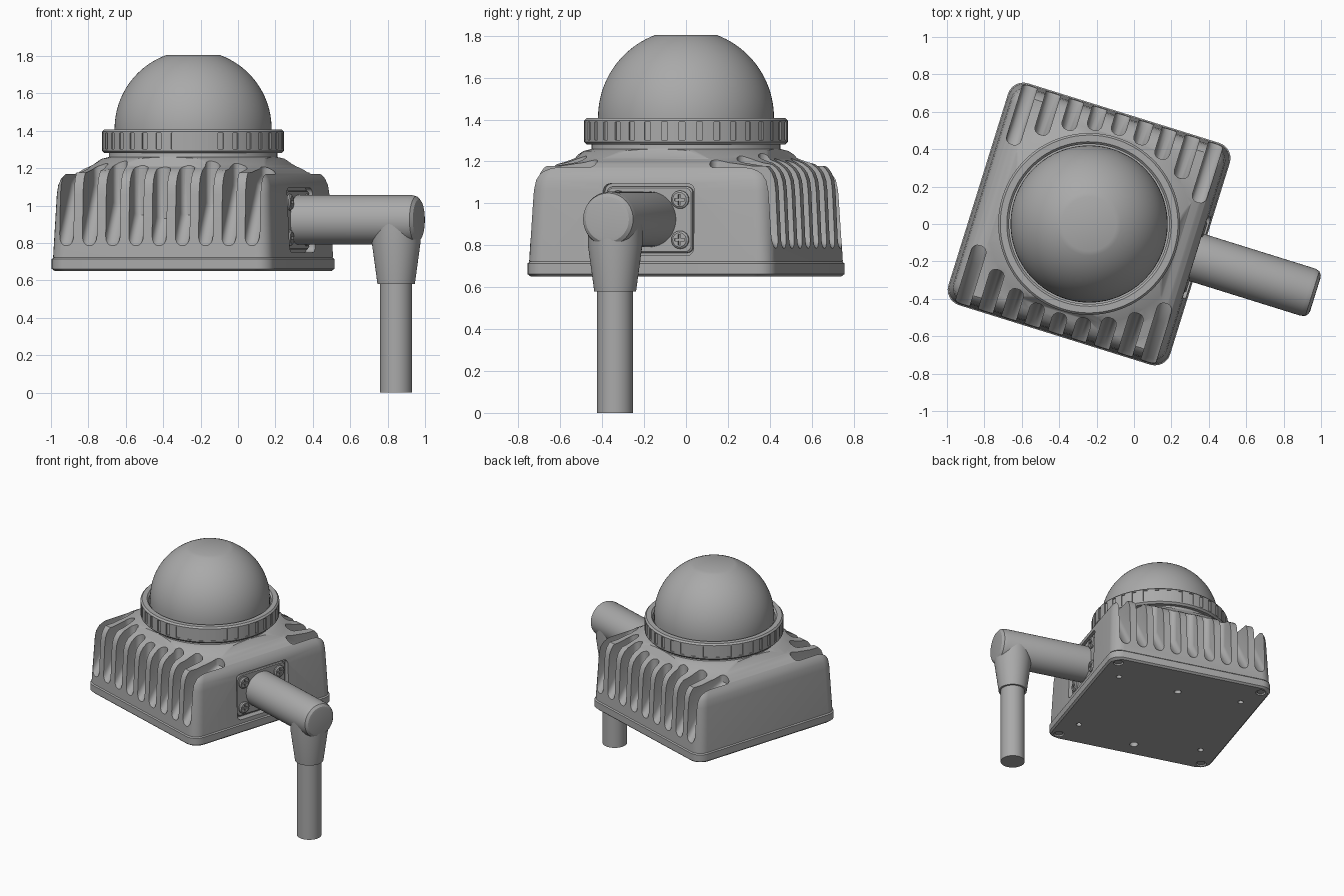
import bpy, bmesh, math
from mathutils import Matrix, Vector

cube = bpy.data.objects.get("Cube")
if cube:
    bpy.data.objects.remove(cube, do_unlink=True)

gray = bpy.data.materials.new("plain gray")
gray.use_nodes = True
COLOR = (0.4, 0.4, 0.4, 1)
gray.diffuse_color = COLOR
gray.node_tree.nodes["Principled BSDF"].inputs["Base Color"].default_value = COLOR

# The housing frame is turned about z relative to the world
FRAME = Matrix.Translation((-0.24, 0, 0)) @ Matrix.Rotation(math.radians(-17.3), 4, 'Z')
SIDE = Matrix.Rotation(math.radians(90), 4, 'Y')   # lays a z-axis part along x


def finish(name, bm, matrix=None):
    bmesh.ops.recalc_face_normals(bm, faces=bm.faces)
    mesh = bpy.data.meshes.new(name)
    bm.to_mesh(mesh)
    bm.free()
    if matrix:
        mesh.transform(matrix)
    mesh.materials.append(gray)
    obj = bpy.data.objects.new(name, mesh)
    bpy.context.scene.collection.objects.link(obj)
    obj.matrix_world = FRAME
    return obj


def loft(bm, rings, closed=False):
    rows = [[bm.verts.new(p) for p in ring] for ring in rings]
    n = len(rows[0])
    pairs = list(zip(rows, rows[1:]))
    if closed:
        pairs.append((rows[-1], rows[0]))
    for a, b in pairs:
        for i in range(n):
            j = (i + 1) % n
            bm.faces.new((a[i], a[j], b[j], b[i]))
    if not closed:
        bm.faces.new(rows[0])
        bm.faces.new(rows[-1])


def circle(r, z, cx=0, cy=0, n=64):
    return [(cx + r * math.cos(math.tau * i / n), cy + r * math.sin(math.tau * i / n), z)
            for i in range(n)]


def rounded_rect(hx, hy, r, z, steps=6):
    pts = []
    for k, (sx, sy) in enumerate(((1, 1), (-1, 1), (-1, -1), (1, -1))):
        for i in range(steps + 1):
            a = math.pi / 2 * (k + i / steps)
            pts.append((sx * (hx - r) + r * math.cos(a), sy * (hy - r) + r * math.sin(a), z))
    return pts


def lathe(name, profile, n=64, closed=False, matrix=None, center=(0, 0)):
    bm = bmesh.new()
    loft(bm, [circle(r, z, *center, n) for r, z in profile], closed)
    return finish(name, bm, matrix)


def box(bm, size, matrix):
    bmesh.ops.create_cube(bm, size=1, matrix=matrix @ Matrix.Diagonal((*size, 1)))


def boolean(obj, cutter, operation='DIFFERENCE'):
    mod = obj.modifiers.new("cut", 'BOOLEAN')
    mod.operation, mod.solver, mod.object = operation, 'EXACT', cutter
    bpy.context.view_layer.update()
    mesh = bpy.data.meshes.new_from_object(obj.evaluated_get(bpy.context.evaluated_depsgraph_get()))
    obj.modifiers.clear()
    obj.data = mesh
    bpy.data.objects.remove(cutter, do_unlink=True)


# Housing: drafted block under a shallow conical top
bm = bmesh.new()
loft(bm, [rounded_rect(h, h, 0.08, z) for h, z in (
    (0.614, 0.722), (0.598, 1.06), (0.592, 1.11), (0.579, 1.145),
    (0.56, 1.17), (0.53, 1.192), (0.49, 1.21), (0.42, 1.3))])
housing = finish("housing", bm)
boolean(housing, lathe("top_shape", (
    (1, 0.6), (1, 1.175), (0.68, 1.178), (0.6, 1.195), (0.54, 1.22),
    (0.49, 1.25), (0.44, 1.262))), 'INTERSECT')


# Cooling slots: side profile extruded across x, with rounded floor
def slot(bm, x, side, width=0.08):
    inner = 0.5 - 0.8 * x * x
    floor = [(inner, 1.4)]
    if inner < 0.38:
        floor += [(inner, 1.145), (0.38, 1.1)]
    else:
        floor += [(inner, 1.1 - (inner - 0.38) * 1.42)]
    floor += [(0.585, 0.81), (0.66, 0.74)]
    outline = floor + [(0.75, 0.74), (0.75, 1.4)]
    ends = [[bm.verts.new((x + s * width / 2, side * y, z)) for y, z in outline]
            for s in (-1, 1)]
    a, b = ends
    n = len(a)
    faces = [bm.faces.new(a), bm.faces.new(b)]
    for i in range(n):
        j = (i + 1) % n
        faces.append(bm.faces.new((a[i], a[j], b[j], b[i])))
    bmesh.ops.recalc_face_normals(bm, faces=faces)
    edges = [bm.edges.get((row[i], row[i + 1])) for row in ends for i in range(len(floor) - 1)]
    bmesh.ops.bevel(bm, geom=edges, offset=0.034, segments=4, profile=0.5, affect='EDGES')


bm = bmesh.new()
for side in (-1, 1):
    for i in range(-4, 5):
        slot(bm, i * 0.13, side)
boolean(housing, finish("slot_cutters", bm))

# Cable port: pocket in the housing side with an inset plate
PORT = Matrix.Translation((0, 0, 0.922)) @ SIDE
bm = bmesh.new()
loft(bm, [rounded_rect(0.172, 0.228, 0.035, z) for z in (0.565, 0.7)])
boolean(housing, finish("port_pocket", bm, PORT))
bm = bmesh.new()
loft(bm, [rounded_rect(0.158 - d, 0.214 - d, 0.03, z)
          for d, z in ((0, 0.55), (0, 0.58), (0.006, 0.586))])
finish("port_plate", bm, PORT)

# Port screws with cross recesses
for sy in (-1, 1):
    for sz in (-1, 1):
        place = PORT @ Matrix.Translation((sz * 0.096, sy * 0.155, 0))
        screw = lathe("port_screw", ((0.043, 0.57), (0.043, 0.596), (0.034, 0.603)), 24, matrix=place)
        for turn in (0, 1):
            bm = bmesh.new()
            box(bm, (0.05, 0.012, 0.03),
                place @ Matrix.Translation((0, 0, 0.608)) @ Matrix.Rotation(turn * math.pi / 2, 4, 'Z'))
            boolean(screw, finish("cross_cutter", bm))

# Base plate with mounting holes and corner screws
bm = bmesh.new()
loft(bm, [rounded_rect(h, h, 0.085, z)
          for h, z in ((0.608, 0.65), (0.621, 0.662), (0.621, 0.714), (0.612, 0.722))])
base = finish("base_plate", bm)
corners = [(sx, sy) for sx in (-1, 1) for sy in (-1, 1)]
holes = [(sx * 0.47, sy * 0.37, 0.02) for sx, sy in corners]
holes += [(0, 0.33, 0.025), (0, -0.48, 0.03)]
holes += [(sx * 0.55, sy * 0.55, 0.036) for sx, sy in corners]
bm = bmesh.new()
for x, y, r in holes:
    loft(bm, [circle(r, z, x, y, 20) for z in (0.6, 0.69)])
boolean(base, finish("hole_cutters", bm))
for sx, sy in corners:
    lathe("base_screw", ((0.028, 0.656), (0.028, 0.7)), 20, center=(sx * 0.55, sy * 0.55))

# Neck and notched retaining ring
lathe("neck", ((0.46, 1.24), (0.45, 1.262), (0.45, 1.3)))
ring = lathe("retaining_ring", (
    (0.43, 1.28), (0.473, 1.28), (0.486, 1.293), (0.486, 1.395),
    (0.475, 1.407), (0.44, 1.407), (0.428, 1.395)), 96, closed=True)
bm = bmesh.new()
NOTCHES = 36
for i in range(NOTCHES):
    box(bm, (0.03, 0.03, 0.085), Matrix.Rotation(math.tau * (i + 0.5) / NOTCHES, 4, 'Z')
        @ Matrix.Translation((0.493, 0, 1.345)))
boolean(ring, finish("notch_cutters", bm))

# Dome with a flattened crown
R, CROWN = 0.42, math.radians(69.8)
dome = [(R, 1.29)] + [(R * math.cos(CROWN * i / 20), 1.41 + R * math.sin(CROWN * i / 20))
                      for i in range(21)]
lathe("dome", dome, 96)

# Connector elbow and hanging cable
lathe("connector_arm", ((0.132, 0.56), (0.132, 1.225), (0.125, 1.25), (0.108, 1.264), (0.09, 1.267)),
      48, matrix=Matrix.Translation((0, 0, 0.924)) @ SIDE)
ELBOW = (1.137, 0)
lathe("connector_sleeve", ((0.1, 0.58), (0.13, 0.8), (0.13, 0.93), (0.1, 0.96)), 48, center=ELBOW)
lathe("cable", ((0.086, 0), (0.086, 0.62)), 40, center=ELBOW)

# Smooth curved surfaces, keep the edges sharp
bpy.ops.object.select_all(action='DESELECT')
for obj in bpy.context.scene.collection.objects:
    if obj.type == 'MESH':
        obj.select_set(True)
        bpy.context.view_layer.objects.active = obj
bpy.ops.object.shade_smooth_by_angle(angle=math.radians(30))
